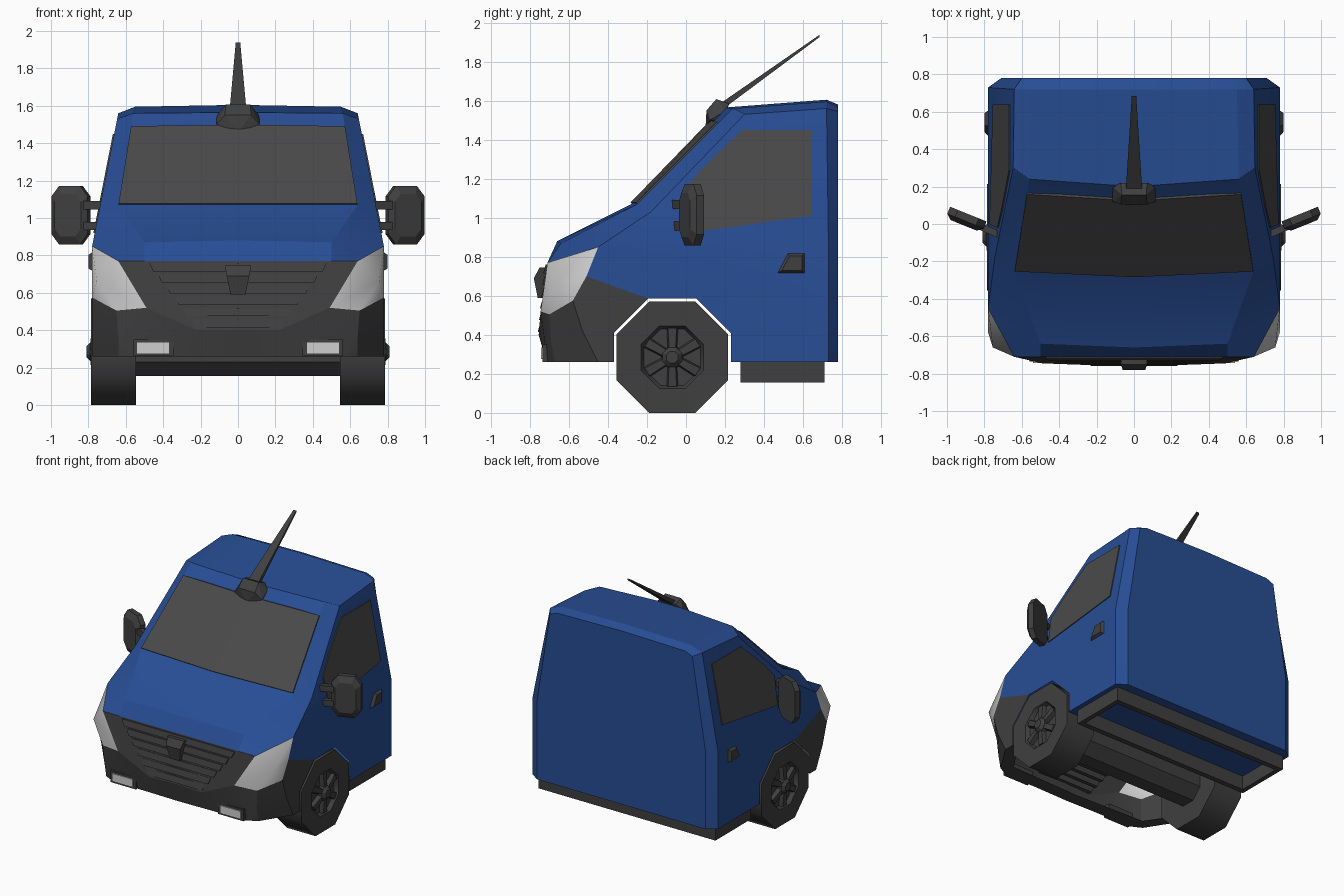
import bpy, bmesh, math
from mathutils import Vector

if "Cube" in bpy.data.objects:
    bpy.data.objects.remove(bpy.data.objects["Cube"])


def material(name, r, g, b):
    m = bpy.data.materials.new(name)
    m.diffuse_color = (r, g, b, 1)
    m.use_nodes = True
    m.node_tree.nodes["Principled BSDF"].inputs["Base Color"].default_value = m.diffuse_color
    return m


BLUE = material("blue paint", 0.021, 0.075, 0.30)
DARK = material("dark plastic", 0.05, 0.05, 0.05)
GLASS = material("grey glass", 0.068, 0.068, 0.068)
LAMP = material("lamp lens", 0.62, 0.62, 0.62)


def make(name, verts, faces, mat, mirror=False, smooth=0):
    """Mesh from points; convex hull when faces is None; optional copy at -x."""
    bm = bmesh.new()
    vs = [bm.verts.new(v) for v in verts]
    if faces is None:
        r = bmesh.ops.convex_hull(bm, input=vs)
        junk = [v for v in set(r["geom_interior"] + r["geom_unused"])
                if isinstance(v, bmesh.types.BMVert)]
        bmesh.ops.delete(bm, geom=junk, context='VERTS')
        bmesh.ops.dissolve_limit(bm, angle_limit=0.03, verts=bm.verts[:], edges=bm.edges[:])
    else:
        for f in faces:
            bm.faces.new([vs[i] for i in f])
    if mirror:
        r = bmesh.ops.duplicate(bm, geom=bm.verts[:] + bm.edges[:] + bm.faces[:])
        for v in r["geom"]:
            if isinstance(v, bmesh.types.BMVert):
                v.co.x *= -1
        bmesh.ops.remove_doubles(bm, verts=bm.verts[:], dist=1e-4)
    bmesh.ops.recalc_face_normals(bm, faces=bm.faces[:])
    me = bpy.data.meshes.new(name)
    bm.to_mesh(me)
    bm.free()
    me.materials.append(mat)
    ob = bpy.data.objects.new(name, me)
    bpy.context.collection.objects.link(ob)
    if smooth:
        bpy.ops.object.select_all(action='DESELECT')
        ob.select_set(True)
        bpy.context.view_layer.objects.active = ob
        bpy.ops.object.shade_smooth_by_angle(angle=math.radians(smooth))
    return ob


def box(name, x, y, z, mat, mirror=False):
    return make(name, [(a, b, c) for a in x for b in y for c in z], None, mat, mirror)


def revolve(name, profile, mat, n=8, smooth=0, mirror=False):
    """Low-poly lathe about the wheel axis; profile is (x, flat radius)."""
    verts, faces = [], []
    for x, r in profile:
        R = r / math.cos(math.pi / n)
        for k in range(n):
            a = math.tau * (k + 0.5) / n
            verts.append((x, AXY + R * math.cos(a), AXZ + R * math.sin(a)))
    for i in range(len(profile) - 1):
        for k in range(n):
            j = (k + 1) % n
            faces.append((i * n + k, i * n + j, i * n + n + j, i * n + n + k))
    last = (len(profile) - 1) * n
    faces += [tuple(range(n)), tuple(range(last, last + n))]
    return make(name, verts, faces, mat, mirror, smooth)


AXY, AXZ = -0.07, 0.285          # wheel axis


def side_x(z):                    # side wall leans in above the waist
    return 0.78 - 0.197 * max(0, z - 0.85)


# Body shell: rows of centre, edge and shoulder from bonnet to tail
rows = [
    [(0, -.71, .77), (.50, -.71, .77), (.64, -.71, .77)],
    [(0, -.66, .88), (.50, -.64, .87), (.78, -.45, .85)],
    [(0, -.28, 1.07), (.64, -.25, 1.07), (side_x(1.03), -.18, 1.03)],
    [(0, .20, 1.565), (.56, .24, 1.56), (side_x(1.53), .30, 1.53)],
    [(0, .72, 1.605), (.55, .72, 1.595), (side_x(1.56), .72, 1.56)],
    [(0, .78, 1.58), (.54, .78, 1.57), (.60, .78, 1.545)],
]
body = [p for r in rows for p in r] + [
    (.78, .73, .85), (.71, .78, .85), (.78, .73, .26), (.71, .78, .26), (0, .78, .26),
    (.78, -.51, .70), (.78, -.194, .585), (.78, .054, .585), (.78, .23, .41),
    (.78, .23, .26), (0, .23, .26)]
faces = [(3 * r + c, 3 * r + c + 1, 3 * r + c + 4, 3 * r + c + 3)
         for r in range(5) for c in range(2)]
faces += [(5, 8, 11, 14, 18), (5, 23, 24, 25, 26, 27, 20, 18),      # sides
          (14, 17, 19, 18), (18, 19, 21, 20),                       # rear corner
          (15, 16, 17, 19, 21, 22), (28, 27, 20, 21, 22)]           # back and floor
make("cab_body", body, faces, BLUE, True, 20)

# Front bumper and grille surround
bumper = [
    (0, -.71, .77), (0, -.745, .40), (0, -.72, .26),
    (.50, -.71, .77), (.22, -.755, .40), (.22, -.715, .26),
    (.64, -.71, .77), (.49, -.745, .52), (.56, -.71, .26),
    (.65, -.70, .505), (.64, -.69, .36), (.64, -.67, .26),
    (.78, -.58, .575), (.78, -.53, .42), (.78, -.45, .26),
    (.78, -.51, .70), (.78, -.194, .585), (.78, -.37, .41), (.78, -.37, .26),
    (0, -.62, .262), (.58, -.60, .262), (.70, -.42, .262)]
make("front_bumper", bumper,
     [(0, 1, 4, 3), (1, 2, 5, 4), (3, 4, 7, 6), (4, 5, 8, 7), (7, 8, 10, 9),
      (8, 11, 10), (9, 10, 13, 12), (10, 11, 14, 13), (12, 13, 17, 16, 15),
      (13, 14, 18, 17), (2, 5, 8, 20, 19), (8, 11, 14, 21, 20), (14, 18, 21)],
     DARK, True, 15)

# Headlights: fan around a bulged middle point
make("headlights", [(.755, -.66, .66), (.64, -.71, .77), (.78, -.45, .85), (.78, -.51, .70),
                    (.78, -.58, .575), (.65, -.70, .505), (.49, -.745, .52)],
     [(0, i, i % 6 + 1) for i in range(1, 7)], LAMP, True, 60)

# Grille slats, frame bars and tapered centre boss
for i in range(6):
    z = 0.435 + i * 0.06
    w = 0.20 + 0.28 * (z - 0.4) / 0.37
    y = -0.745 + 0.035 * (z - 0.4) / 0.37
    make("grille_slat", [(s * (w + dw), y + dy, z + dz) for s in (-1, 1) for dy, dz, dw in
         ((.02, -.02, 0), (.02, .025, .02), (-.018, -.02, 0), (-.006, .025, .02))], None, DARK)
make("grille_boss", [(s * x, y, z) for s in (-1, 1) for x, y, z in
     ((.07, -.70, .745), (.07, -.75, .745), (.06, -.78, .69), (.04, -.76, .59), (.04, -.72, .59))],
     None, DARK)

# Fog lamps
box("fog_lamp_frames", (.345, .56), (-.68, -.735), (.262, .35), DARK, True)
box("fog_lamps", (.37, .54), (-.735, -.743), (.275, .335), LAMP, True)

# Windscreen and side windows as thin plates
shift = Vector((0, -.0063, .0063))
screen = [Vector(p) for p in ((0, -.278, 1.072), (.638, -.248, 1.072), (-.638, -.248, 1.072),
                              (0, .13, 1.493), (.572, .165, 1.485), (-.572, .165, 1.485))]
make("windscreen", screen + [p + shift for p in screen], None, GLASS)
make("side_windows", [(side_x(z) + d, y, z) for d in (-.001, .007) for y, z in
     ((.29, 1.45), (.64, 1.45), (.64, 1.01), (0, .92), (-.02, 1.13), (.08, 1.25))],
     None, GLASS, True)

# Door handles: raised trapezoid with a smaller pull on top
outer = [(.465, .715), (.61, .715), (.61, .82), (.52, .82)]
cy, cz = .555, .765
make("door_handles", [(x, cy + k * (y - cy), cz + k * (z - cz))
     for x, k in ((.775, 1), (.799, .7)) for y, z in outer], None, DARK, True)

# Wing mirrors: chamfered octagon housings turned in plan, with two arms each
octagon = [(-.105, -.10), (-.06, -.157), (.06, -.157), (.105, -.10),
           (.105, .10), (.06, .157), (-.06, .157), (-.105, .10)]
ca, sa = math.cos(math.radians(22)), math.sin(math.radians(22))
make("wing_mirrors", [(.897 + k * u * ca - d * sa, .025 + k * u * sa + d * ca, 1.015 + k * w)
     for d, k in ((-.035, .72), (-.01, 1), (.03, 1)) for u, w in octagon], None, DARK, True)
for z in (.935, 1.045):
    make("mirror_arms", [(x, y + d, z + h) for x, y in ((.70, -.085), (.83, -.03))
         for d in (0, .04) for h in (0, .045)], None, DARK, True)

# Roof aerial: faceted foot and tapering flat mast
make("aerial_foot", [(s * x, y, z) for s in (-1, 1) for x, y, z in
     ((.115, .12, 1.50), (0, .10, 1.46), (.115, .20, 1.545), (.07, .105, 1.55),
      (.065, .155, 1.608), (.07, .22, 1.585), (.1, .2, 1.5))], None, DARK)
make("aerial_mast", [(s * x, y, z + d) for s in (-1, 1) for x, y, z, t in
     ((.045, .16, 1.555, .02), (.012, .685, 1.932, .006)) for d in (-t, t)], None, DARK)

# Wheels: octagonal tyres with recessed rims, spokes and hubs
revolve("tyres", [(.545, .2), (.545, .285), (.785, .285), (.785, .16), (.755, .145)],
        DARK, smooth=50, mirror=True)
revolve("wheel_hubs", [(.75, .055), (.79, .05), (.81, .03)], DARK, mirror=True)
for k in range(6):
    a = math.pi / 2 + k * math.tau / 6
    c, s = math.cos(a), math.sin(a)
    make("wheel_spokes", [(x, AXY + r * c - t * s, AXZ + r * s + t * c)
         for x, r, w in ((.75, .03, .024), (.75, .15, .03), (.79, .03, .016), (.782, .15, .022))
         for t in (-w, w)], None, DARK, True)
revolve("axle", [(-.55, .13), (.55, .13)], DARK)

# Sill frame under the cab
box("sill_sides", (.71, .745), (.28, .71), (.155, .262), DARK, True)
box("sill_rear", (-.745, .745), (.67, .71), (.155, .262), DARK)
box("sill_front", (-.745, .745), (.28, .32), (.155, .262), DARK)
